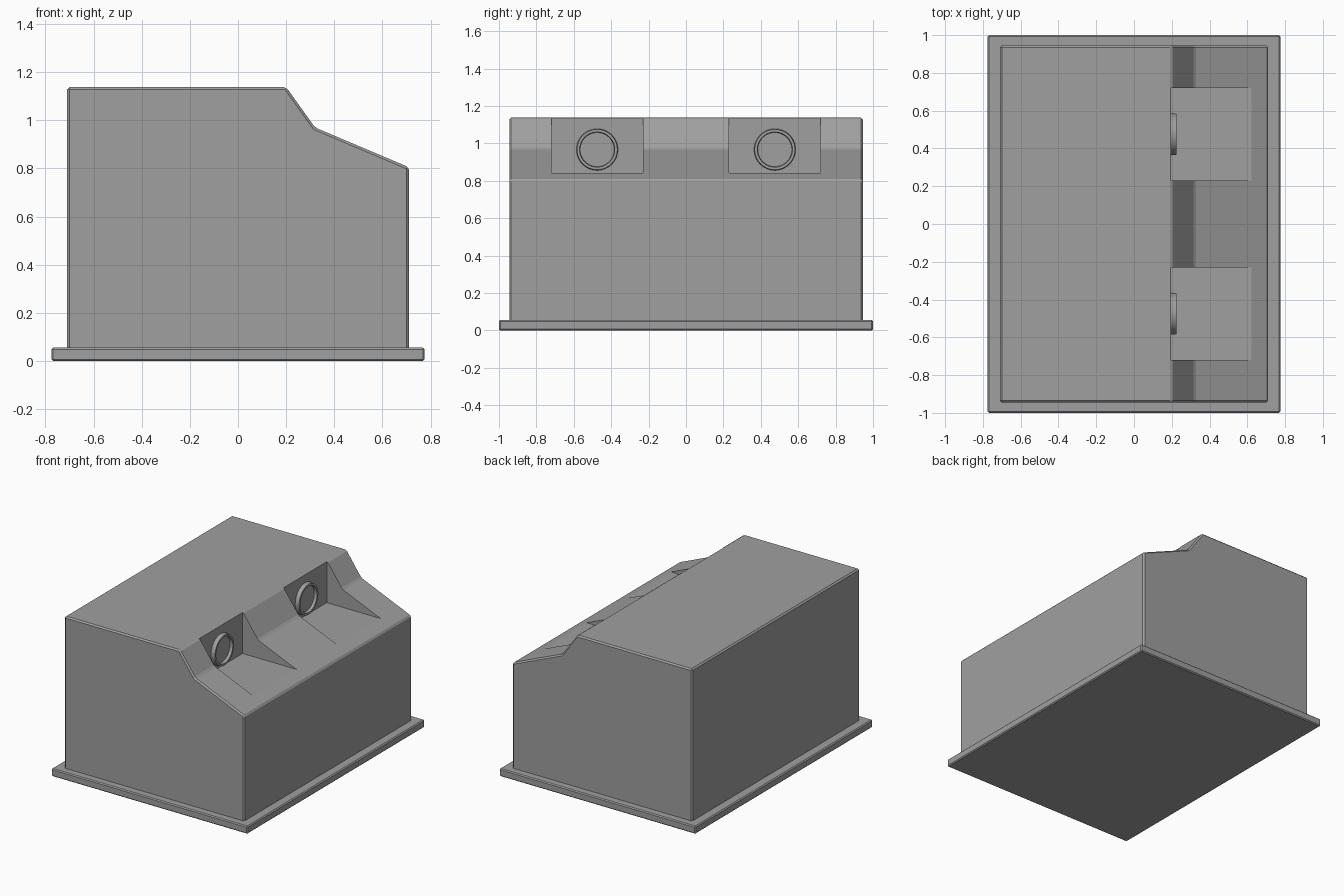
import bpy
import bmesh
from math import radians
from mathutils import Matrix

cube = bpy.data.objects.get("Cube")
if cube:
    bpy.data.objects.remove(cube)

grey = bpy.data.materials.new("plain grey")
grey.use_nodes = True
GREY = (0.35, 0.35, 0.35, 1)
grey.diffuse_color = GREY
grey.node_tree.nodes["Principled BSDF"].inputs["Base Color"].default_value = GREY


def make_object(name, bm):
    bmesh.ops.recalc_face_normals(bm, faces=bm.faces)
    mesh = bpy.data.meshes.new(name)
    bm.to_mesh(mesh)
    bm.free()
    mesh.materials.append(grey)
    obj = bpy.data.objects.new(name, mesh)
    bpy.context.collection.objects.link(obj)
    return obj


def extrude_profile(name, points, y0, y1):
    """Prism from an x-z outline, running from y0 to y1."""
    bm = bmesh.new()
    face = bm.faces.new([bm.verts.new((x, y0, z)) for x, z in points])
    new = bmesh.ops.extrude_face_region(bm, geom=[face])["geom"]
    verts = [v for v in new if isinstance(v, bmesh.types.BMVert)]
    bmesh.ops.translate(bm, verts=verts, vec=(0, y1 - y0, 0))
    return make_object(name, bm)


def rectangle(x0, x1, z0, z1):
    return [(x0, z0), (x1, z0), (x1, z1), (x0, z1)]


def bevel(obj, width):
    mod = obj.modifiers.new("soft edges", "BEVEL")
    mod.width = width
    mod.segments = 1
    mod.limit_method = "ANGLE"
    mod.angle_limit = radians(15)


# Base flange
base = extrude_profile("base_flange", rectangle(-0.775, 0.775, 0, 0.055), -1, 1)
bevel(base, 0.007)

# Housing with a stepped, sloping front edge
outline = [(-0.71, 0.03), (0.71, 0.03), (0.71, 0.805), (0.32, 0.97),
           (0.2, 1.138), (-0.71, 1.138)]
housing = extrude_profile("housing", outline, -0.945, 0.945)
bevel(housing, 0.01)

for side, sign in (("right", -1), ("left", 1)):
    centre = sign * 0.475

    # Pocket cut into the slope
    cutter = extrude_profile(side + "_pocket_cutter",
                             rectangle(0.197, 0.9, 0.842, 1.4),
                             centre - 0.245, centre + 0.245)
    cutter.hide_render = True
    cutter.hide_viewport = True
    cut = housing.modifiers.new(side + " pocket", "BOOLEAN")
    cut.object = cutter
    cut.solver = "EXACT"

    # Round port with a thin raised rim on the pocket's back wall
    bm = bmesh.new()
    place = Matrix.Translation((0.208, centre, 0.967)) @ Matrix.Rotation(radians(90), 4, "Y")
    bmesh.ops.create_cone(bm, cap_ends=True, segments=48, radius1=0.112,
                          radius2=0.108, depth=0.036, matrix=place)
    cap = max(bm.faces, key=lambda f: f.calc_center_median().x)
    bmesh.ops.inset_region(bm, faces=[cap], thickness=0.014)
    bmesh.ops.inset_region(bm, faces=[cap], thickness=0.003, depth=-0.02)
    port = make_object(side + "_port", bm)
    bpy.ops.object.select_all(action="DESELECT")
    port.select_set(True)
    bpy.context.view_layer.objects.active = port
    bpy.ops.object.shade_smooth_by_angle(angle=radians(30))
